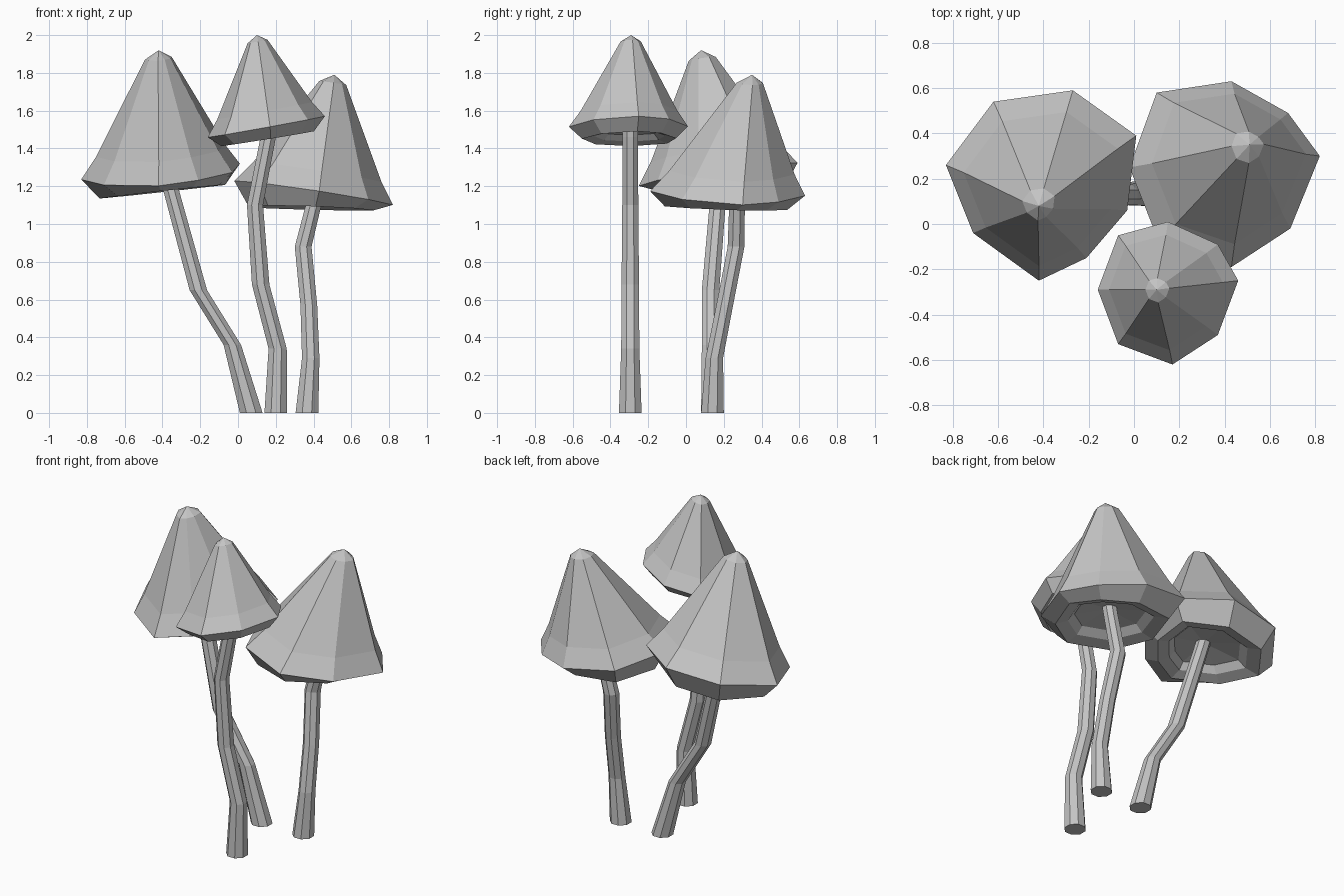
import bpy
import bmesh
import math
from mathutils import Vector

SIDES = 8

default_cube = bpy.data.objects.get("Cube")
if default_cube:
    bpy.data.objects.remove(default_cube, do_unlink=True)

# One plain grey for everything
grey = bpy.data.materials.new("plain_grey")
grey.use_nodes = True
grey.diffuse_color = (0.55, 0.55, 0.55, 1)
for node in grey.node_tree.nodes:
    if node.type == 'BSDF_PRINCIPLED':
        node.inputs["Base Color"].default_value = grey.diffuse_color


def loft(name, rings, start=None, end=None):
    """Skin a stack of point rings; close each end with a fan or a flat face."""
    bm = bmesh.new()
    loops = [[bm.verts.new(p) for p in ring] for ring in rings]
    for low, high in zip(loops, loops[1:]):
        for i in range(SIDES):
            j = (i + 1) % SIDES
            bm.faces.new((low[i], low[j], high[j], high[i]))
    for loop, tip in ((loops[0], start), (loops[-1], end)):
        if tip is None:
            bm.faces.new(loop)
        else:
            tip_vert = bm.verts.new(tip)
            for i in range(SIDES):
                bm.faces.new((loop[i], loop[(i + 1) % SIDES], tip_vert))
    bmesh.ops.recalc_face_normals(bm, faces=bm.faces)
    mesh = bpy.data.meshes.new(name)
    bm.to_mesh(mesh)
    bm.free()
    mesh.materials.append(grey)
    obj = bpy.data.objects.new(name, mesh)
    bpy.context.collection.objects.link(obj)
    return obj


def make_cap(name, outline, apex, rim_height, rim_slope, under_slope):
    """Tilted bell with a small tip, a flared rim and a shallow hollow below."""
    cx = sum(p[0] for p in outline) / SIDES
    cy = sum(p[1] for p in outline) / SIDES
    centre = Vector((cx, cy, rim_height))
    axis = Vector(apex) - centre

    def ring(scale, rise, slope):
        return [centre + axis * rise + scale * Vector(
                    (x - cx, y - cy, slope[0] * (x - cx) + slope[1] * (y - cy)))
                for x, y in outline]

    # (spoke scale, fraction of the axis), from the hollow out and up to the tip
    underside = [(0.5, -0.04), (0.6, -0.1), (0.79, -0.13)]
    bell = [(1, 0), (0.81, 0.175), (0.17, 0.93)]
    rings = [ring(s, h, under_slope) for s, h in underside]
    rings += [ring(s, h, rim_slope) for s, h in bell]
    return loft(name, rings, start=centre, end=apex)


def make_stem(name, path):
    """Bent octagonal stalk through (x, y, z, radius) stations."""
    rings = []
    for x, y, z, radius in path:
        angles = [math.tau * (i + 0.5) / SIDES for i in range(SIDES)]
        rings.append([Vector((x + radius * math.cos(a), y + radius * math.sin(a), z))
                      for a in angles])
    return loft(name, rings)


# Right-hand mushroom, leaning outward
make_cap("right_cap",
         [(-.83, .26), (-.62, .54), (-.27, .59), (.01, .39),
          (-.03, .06), (-.21, -.15), (-.42, -.25), (-.71, -.04)],
         apex=(-.42, .08, 1.92), rim_height=1.26,
         rim_slope=(.08, .13), under_slope=(.11, -.01))
make_stem("right_stem",
          [(.07, .14, 0, .065), (-.03, .13, .36, .05), (-.21, .13, .65, .05),
           (-.36, .175, 1.2, .045), (-.39, .175, 1.3, .045)])

# Front mushroom, the tallest
make_cap("front_cap",
         [(.15, .01), (.37, -.09), (.46, -.25), (.37, -.49),
          (.17, -.62), (-.07, -.53), (-.16, -.29), (-.07, -.05)],
         apex=(.1, -.29, 2), rim_height=1.515,
         rim_slope=(.18, .01), under_slope=(.16, .01))
make_stem("front_stem",
          [(.2, -.295, 0, .065), (.21, -.295, .34, .052), (.12, -.295, .68, .05),
           (.09, -.295, 1.1, .046), (.16, -.295, 1.46, .044), (.17, -.295, 1.55, .044)])

# Left-hand mushroom, set back
make_cap("left_cap",
         [(.1, .58), (.43, .63), (.68, .49), (.82, .3),
          (.69, -.02), (.43, -.19), (.11, -.08), (-.02, .25)],
         apex=(.51, .35, 1.79), rim_height=1.165,
         rim_slope=(-.15, -.03), under_slope=(-.03, -.03))
make_stem("left_stem",
          [(.365, .14, 0, .065), (.385, .15, .29, .05), (.375, .205, .57, .048),
           (.345, .265, .88, .048), (.4, .27, 1.1, .045), (.42, .27, 1.2, .045)])
